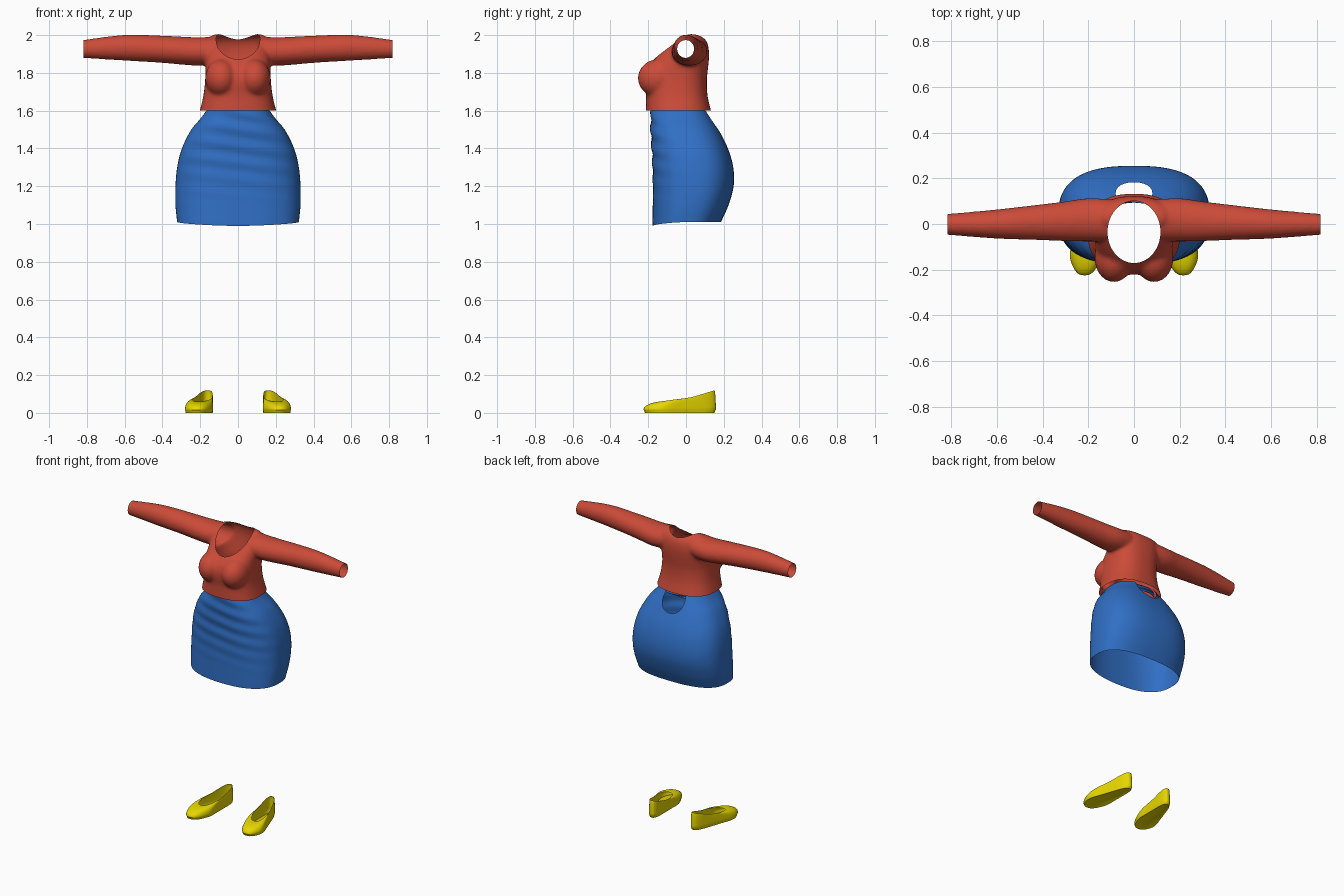
import bpy, bmesh, math
from math import sin, cos, pi

if "Cube" in bpy.data.objects:
    bpy.data.objects.remove(bpy.data.objects["Cube"])

def material(name, rgb):
    m = bpy.data.materials.new(name)
    m.diffuse_color = (*rgb, 1)
    m.use_nodes = True
    m.node_tree.nodes["Principled BSDF"].inputs["Base Color"].default_value = m.diffuse_color
    return m

RED = material("red_knit", (0.60, 0.07, 0.04))
BLUE = material("blue_cloth", (0.03, 0.16, 0.56))
YELLOW = material("yellow_leather", (0.80, 0.68, 0.0))

def interp(table, t):
    """Smooth (Catmull-Rom) lookup in rows of (t, values...)."""
    t = min(max(t, table[0][0]), table[-1][0])
    i = 0
    while i < len(table) - 2 and t > table[i + 1][0]:
        i += 1
    p1, p2 = table[i], table[i + 1]
    p0, p3 = table[max(i - 1, 0)], table[min(i + 2, len(table) - 1)]
    h = p2[0] - p1[0]
    u = (t - p1[0]) / h
    out = []
    for k in range(1, len(p1)):
        m1 = (p2[k] - p0[k]) / (p2[0] - p0[0]) * h
        m2 = (p3[k] - p1[k]) / (p3[0] - p1[0]) * h
        out.append((2*u**3 - 3*u**2 + 1) * p1[k] + (u**3 - 2*u**2 + u) * m1
                   + (3*u**2 - 2*u**3) * p2[k] + (u**3 - u**2) * m2)
    return out

def oval(a, n):
    """Unit superellipse point in direction a."""
    c, s = cos(a), sin(a)
    r = (abs(c)**n + abs(s)**n) ** (-1 / n)
    return c * r, s * r

def loft(bm, rings, caps=(False, False), closed=True):
    vs = [[bm.verts.new(p) for p in r] for r in rings]
    n = len(vs[0])
    for a, b in zip(vs, vs[1:]):
        for i in range(n if closed else n - 1):
            j = (i + 1) % n
            bm.faces.new((a[i], a[j], b[j], b[i]))
    if caps[0]:
        bm.faces.new(vs[0][::-1])
    if caps[1]:
        bm.faces.new(vs[-1])

def finish(name, bm, mat, angle=60):
    bmesh.ops.recalc_face_normals(bm, faces=bm.faces)
    me = bpy.data.meshes.new(name)
    bm.to_mesh(me)
    bm.free()
    ob = bpy.data.objects.new(name, me)
    bpy.context.collection.objects.link(ob)
    me.materials.append(mat)
    activate(ob)
    bpy.ops.object.shade_smooth_by_angle(angle=math.radians(angle))
    return ob

def activate(ob):
    bpy.ops.object.select_all(action='DESELECT')
    bpy.context.view_layer.objects.active = ob
    ob.select_set(True)

def apply_mod(ob, kind, **props):
    m = ob.modifiers.new(kind, kind)
    for k, v in props.items():
        setattr(m, k, v)
    activate(ob)
    bpy.ops.object.modifier_apply(modifier=m.name)

# Sweater: torso, bust and sleeves fused, then opened at neck, hem and cuffs
TORSO = [  # z, half width, front y, back y
    (1.56, .212, -.212, .142), (1.60, .202, -.212, .132), (1.68, .183, -.212, .114),
    (1.76, .174, -.222, .110), (1.82, .172, -.208, .116), (1.87, .172, -.172, .121),
    (1.92, .168, -.125, .121), (1.965, .158, -.070, .110), (1.99, .145, -.030, .088),
    (2.005, .130, -.005, .055)]
SLEEVE = [  # x, centre y, centre z, radius y, radius z
    (.06, .015, 1.922, .090, .075), (.20, .018, 1.913, .095, .075), (.30, .012, 1.918, .087, .074),
    (.40, .008, 1.925, .079, .072), (.60, .000, 1.933, .064, .068), (.84, -.002, 1.926, .044, .046)]
N = 48
bm = bmesh.new()
rings = []
for k in range(41):
    z = 1.56 + .445 * k / 40
    w, f, b = interp(TORSO, z)
    pts = [oval(2 * pi * i / N, 2.5) for i in range(N)]
    rings.append([(w * x, (f + b) / 2 + (b - f) / 2 * y, z) for x, y in pts])
loft(bm, rings, (True, True))
for side in (-1, 1):
    rings = []
    for k in range(31):
        x = .06 + .78 * k / 30
        cy, cz, ry, rz = interp(SLEEVE, x)
        rings.append([(side * x, cy + ry * cos(2*pi*i/N), cz + rz * sin(2*pi*i/N)) for i in range(N)])
    loft(bm, rings, (True, True))
    s = bmesh.ops.create_uvsphere(bm, u_segments=32, v_segments=20, radius=1)
    for v in s['verts']:
        v.co = (side * .088 + v.co.x * .085, -.148 + v.co.y * .107, 1.772 + v.co.z * .10)
sweater = finish("sweater", bm, RED)
apply_mod(sweater, 'REMESH', mode='VOXEL', voxel_size=.009)
apply_mod(sweater, 'SMOOTH', factor=.5, iterations=10)

NX, NY, NC = .116, .136, -.035   # neck opening ellipse
bm = bmesh.new()
loft(bm, [[(NX * cos(2*pi*i/64), NC + NY * sin(2*pi*i/64), z) for i in range(64)] for z in (1.4, 2.2)],
     (True, True))
cutter = finish("neck_cutter", bm, RED)
cutter.hide_render = True
apply_mod(sweater, 'BOOLEAN', operation='DIFFERENCE', solver='EXACT', object=cutter)
bpy.data.objects.remove(cutter)

bm = bmesh.new()
bm.from_mesh(sweater.data)
inner = [f for f in bm.faces
         if (lambda c: (c.x / NX)**2 + ((c.y - NC) / NY)**2 < 1.0)(f.calc_center_median())]
bmesh.ops.delete(bm, geom=inner, context='FACES')
for co, no in (((0, 0, 1.6), (0, 0, -1)), ((.818, 0, 0), (1, 0, 0)), ((-.818, 0, 0), (-1, 0, 0))):
    bmesh.ops.bisect_plane(bm, geom=bm.verts[:] + bm.edges[:] + bm.faces[:],
                           plane_co=co, plane_no=no, clear_outer=True)
bm.to_mesh(sweater.data)
bm.free()
activate(sweater)
bpy.ops.object.shade_smooth_by_angle(angle=math.radians(60))

# Skirt: open tube with a dipped back waist and soft folds
SKIRT = [  # z, half width, front y, back y
    (.98, .318, -.178, .172), (1.01, .322, -.178, .185), (1.1, .331, -.176, .225),
    (1.2, .331, -.175, .252), (1.3, .322, -.177, .250), (1.4, .297, -.181, .222),
    (1.5, .247, -.187, .172), (1.56, .197, -.187, .135), (1.61, .160, -.185, .105)]

def skirt_point(a, z):
    w, f, b = interp(SKIRT, z)
    x, y = oval(a, 2.6)
    fold = .004 * sin(70 * z + 3 * cos(a)) * max(0, -sin(a)) * min(1, max(0, (z - 1.1) * 4))
    return (w * x, (f + b) / 2 + (b - f) / 2 * y + fold, z)

M, R = 128, 44
rings = []
for k in range(R + 1):
    ring = []
    for i in range(M):
        a = 2 * pi * i / M
        front = max(0, -sin(a))
        low = 1.01 - .02 * front ** 2
        dip = math.sqrt(max(0, 1 - (cos(a) / .42)**2)) if sin(a) > 0 else 0
        top = 1.605 - .125 * dip
        ring.append(skirt_point(a, low + (top - low) * k / R))
    rings.append(ring)
bm = bmesh.new()
loft(bm, rings)
finish("skirt", bm, BLUE)

# Crumpled strip of waistband across the back dip
rings = []
for k in range(9):
    z = 1.565 + .04 * k / 8
    rings.append([(-.11 + .22 * i / 24, .098 - 2.2 * (-.11 + .22 * i / 24)**2
                   + .005 * sin(k * 1.5 + i * .35), z) for i in range(25)])
bm = bmesh.new()
loft(bm, rings, closed=False)
finish("back_waistband", bm, BLUE)

# Slip-on shoes, toes turned outwards
SOLE = [(-1, .074), (-.5, .080), (0, .060), (.5, .049), (1, .047)]
RIM = [(-1, .050), (-.3, .050), (.3, .042), (1, .040)]
RIM_Z = [(-.12, .060), (-.05, .071), (.03, .083), (.1, .104), (.15, .119)]

def outline(a, y0, y1, table, scale=1):
    t = cos(a)
    y = (y0 + y1) / 2 + (y1 - y0) / 2 * t * scale
    cx = .190 - .175 * (y + .02) if y > -.15 else .2128 - .05 * (y + .15)
    s = sin(a)
    w = interp(table, t)[0] * abs(s) ** .75 * scale
    return cx + math.copysign(w, s), y

def shoe(name, side):
    K = 56
    angles = [2 * pi * i / K for i in range(K)]
    rings = [[(*outline(a, -.225, .158, SOLE, sc), z) for a in angles]
             for sc, z in ((.9, .003), (.96, .0), (.98, .012))]
    for k in range(11):
        s = k / 10 * pi / 2
        ring = []
        for a in angles:
            ox, oy = outline(a, -.225, .158, SOLE)
            rx, ry = outline(a, -.115, .150, RIM)
            f, g = 1 - cos(s), sin(s)
            ring.append((ox + (rx - ox) * f, oy + (ry - oy) * f,
                         .016 + (interp(RIM_Z, ry)[0] - .016) * g))
        rings.append(ring)
    bm = bmesh.new()
    loft(bm, [[(side * x, y, z) for x, y, z in r] for r in rings], (True, False))
    finish(name, bm, YELLOW, 50)

shoe("left_shoe", 1)
shoe("right_shoe", -1)
